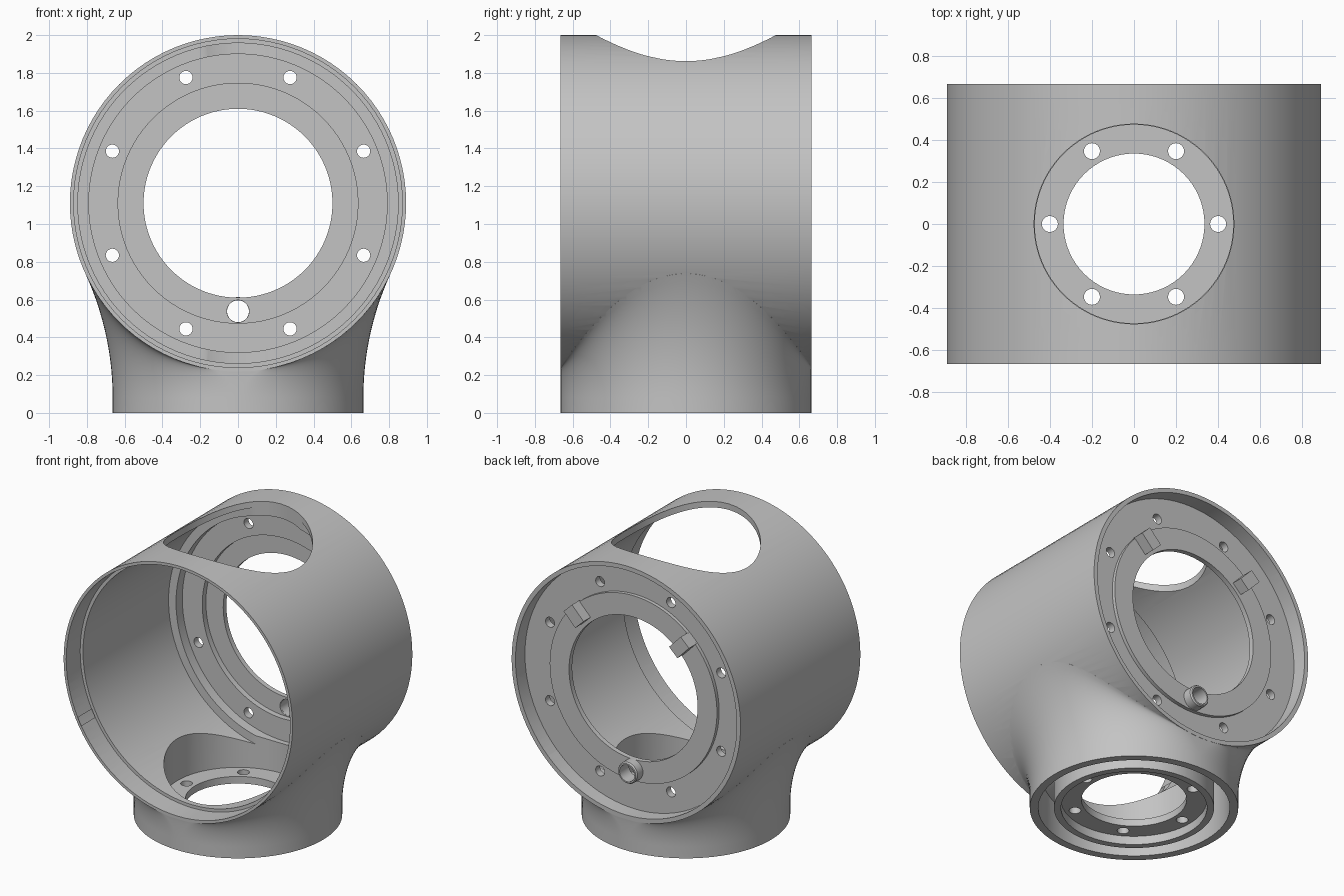
import bpy, bmesh, math
from mathutils import Matrix, Vector

if "Cube" in bpy.data.objects:
    bpy.data.objects.remove(bpy.data.objects["Cube"], do_unlink=True)

R, HALF, CZ = 0.89, 0.665, 1.11      # drum radius, half length, axis height
SEG = 96
ALONG_Y = Matrix.Translation((0, 0, CZ)) @ Matrix.Rotation(-math.pi / 2, 4, 'X')

grey = bpy.data.materials.new("cast_grey")
grey.use_nodes = True
grey.diffuse_color = (0.55, 0.55, 0.55, 1)
grey.node_tree.nodes["Principled BSDF"].inputs["Base Color"].default_value = (0.55, 0.55, 0.55, 1)


def make(name, bm, matrix=Matrix()):
    bmesh.ops.remove_doubles(bm, verts=bm.verts, dist=1e-5)
    bmesh.ops.recalc_face_normals(bm, faces=bm.faces)
    bm.transform(matrix)
    mesh = bpy.data.meshes.new(name)
    bm.to_mesh(mesh)
    bm.free()
    mesh.materials.append(grey)
    ob = bpy.data.objects.new(name, mesh)
    bpy.context.collection.objects.link(ob)
    return ob


def flared_foot(name, radius, start, steps=14):
    """Round foot whose sides sweep in arcs until tangent to the drum."""
    bm = bmesh.new()
    columns = []
    for i in range(SEG):
        a = 2 * math.pi * (i + 0.5) / SEG
        x0, y = radius * abs(math.cos(a)), radius * math.sin(a)
        side = math.copysign(1, math.cos(a))
        rise = CZ - start
        arc = (x0 ** 2 + rise ** 2 - R ** 2) / (2 * (R - x0))
        sweep = math.atan2(rise, x0 + arc)
        points = [(x0, 0)]
        for k in range(steps + 1):
            t = sweep * k / steps
            points.append((x0 + arc * (1 - math.cos(t)), start + arc * math.sin(t)))
        points.append((points[-1][0] * 0.7, 1.0))
        columns.append([bm.verts.new((side * x, y, z)) for x, z in points])
    for i, col in enumerate(columns):
        nxt = columns[(i + 1) % SEG]
        for k in range(len(col) - 1):
            bm.faces.new((col[k], nxt[k], nxt[k + 1], col[k + 1]))
    for end in (0, -1):
        bm.faces.new([col[end] for col in columns])
    return make(name, bm)


def lathe(name, profile, matrix=Matrix(), closed=False, seg=SEG):
    """Revolve (radius, height) points around z, then place with matrix."""
    bm = bmesh.new()
    verts = [bm.verts.new((r, 0, h)) for r, h in profile]
    edges = [bm.edges.new(p) for p in zip(verts, verts[1:])]
    if closed:
        edges.append(bm.edges.new((verts[-1], verts[0])))
    bmesh.ops.spin(bm, geom=verts + edges, cent=(0, 0, 0), axis=(0, 0, 1),
                   angle=2 * math.pi, steps=seg, use_merge=True)
    return make(name, bm, matrix)


def rod(name, r, h0, h1, matrix=Matrix(), seg=SEG):
    return lathe(name, [(0, h0), (r, h0), (r, h1), (0, h1)], matrix, seg=seg)


def boolean(target, tool, operation='DIFFERENCE'):
    mod = target.modifiers.new("cut", 'BOOLEAN')
    mod.object, mod.operation, mod.solver = tool, operation, 'EXACT'
    bpy.context.view_layer.objects.active = target
    bpy.ops.object.modifier_apply(modifier=mod.name)
    bpy.data.objects.remove(tool, do_unlink=True)


def smooth(ob):
    bpy.ops.object.select_all(action='DESELECT')
    ob.select_set(True)
    bpy.context.view_layer.objects.active = ob
    bpy.ops.object.shade_smooth_by_angle(angle=math.radians(30))


# Drum joined to a round foot that flares into it
housing = rod("housing", R, -HALF, HALF, ALONG_Y)
boolean(housing, flared_foot("foot", HALF - 0.001, 0.08), 'UNION')

# Stepped bore, leaving a thin back plate with a raised centre ring
boolean(housing, lathe("bore", [
    (0, -1), (0.87, -1), (0.87, -0.51), (0.848, -0.51), (0.848, 0.44), (0.79, 0.44),
    (0.79, 0.51), (0.635, 0.51), (0.635, 0.55), (0.5, 0.55), (0.5, 0.585),
    (0.65, 0.585), (0.65, 0.56), (0.86, 0.56), (0.86, 1), (0, 1)], ALONG_Y))

# Opening in the top
boolean(housing, rod("top_opening", 0.475, 1.5, 2.5))

# Foot well with a thin floor ring, and the deep groove around it
boolean(housing, lathe("foot_well", [
    (0, -1), (0.465, -1), (0.465, 0.06), (0.335, 0.06), (0.335, 0.11),
    (0.472, 0.11), (0.472, 0.7), (0, 0.7)]))
groove = lathe("foot_groove", [(0.51, -0.5), (0.61, -0.5), (0.61, 0.6), (0.51, 0.6)], closed=True)
boolean(groove, rod("drum_core", R, -1, 1, ALONG_Y))
boolean(housing, groove)

# Bolt holes in the back plate and in the floor ring
for i in range(8):
    a = math.radians(22.5 + 45 * i)
    spot = Matrix.Translation((0.72 * math.cos(a), 0, 0.72 * math.sin(a)))
    boolean(housing, rod("bolt_hole", 0.035, 0.48, 0.62, spot @ ALONG_Y, 24))
for i in range(6):
    a = math.radians(60 * i)
    spot = Matrix.Translation((0.4 * math.cos(a), 0.4 * math.sin(a), 0))
    boolean(housing, rod("floor_hole", 0.038, -0.1, 0.2, spot, 24))

# Port through the raised ring with a short collar behind it
port = Matrix.Translation((0, 0, -0.572)) @ ALONG_Y
boolean(housing, rod("port_hole", 0.059, 0.53, 0.7, port, 30))
smooth(housing)
collar = lathe("port_collar", [(0.058, 0.56), (0.075, 0.56), (0.075, 0.645), (0.068, 0.655), (0.058, 0.655)],
               port, closed=True, seg=30)
smooth(collar)

# Two stop blocks on the raised ring
for label, angle in (("left", 46), ("right", 134)):
    bm = bmesh.new()
    bmesh.ops.create_cube(bm, size=1)
    bmesh.ops.scale(bm, vec=Vector((0.13, 0.085, 0.09)), verts=bm.verts)
    bmesh.ops.translate(bm, vec=Vector((0.59, 0.62, 0)), verts=bm.verts)
    turn = Matrix.Rotation(-math.radians(angle), 4, 'Y')
    make(label + "_stop_block", bm, Matrix.Translation((0, 0, CZ)) @ turn)
